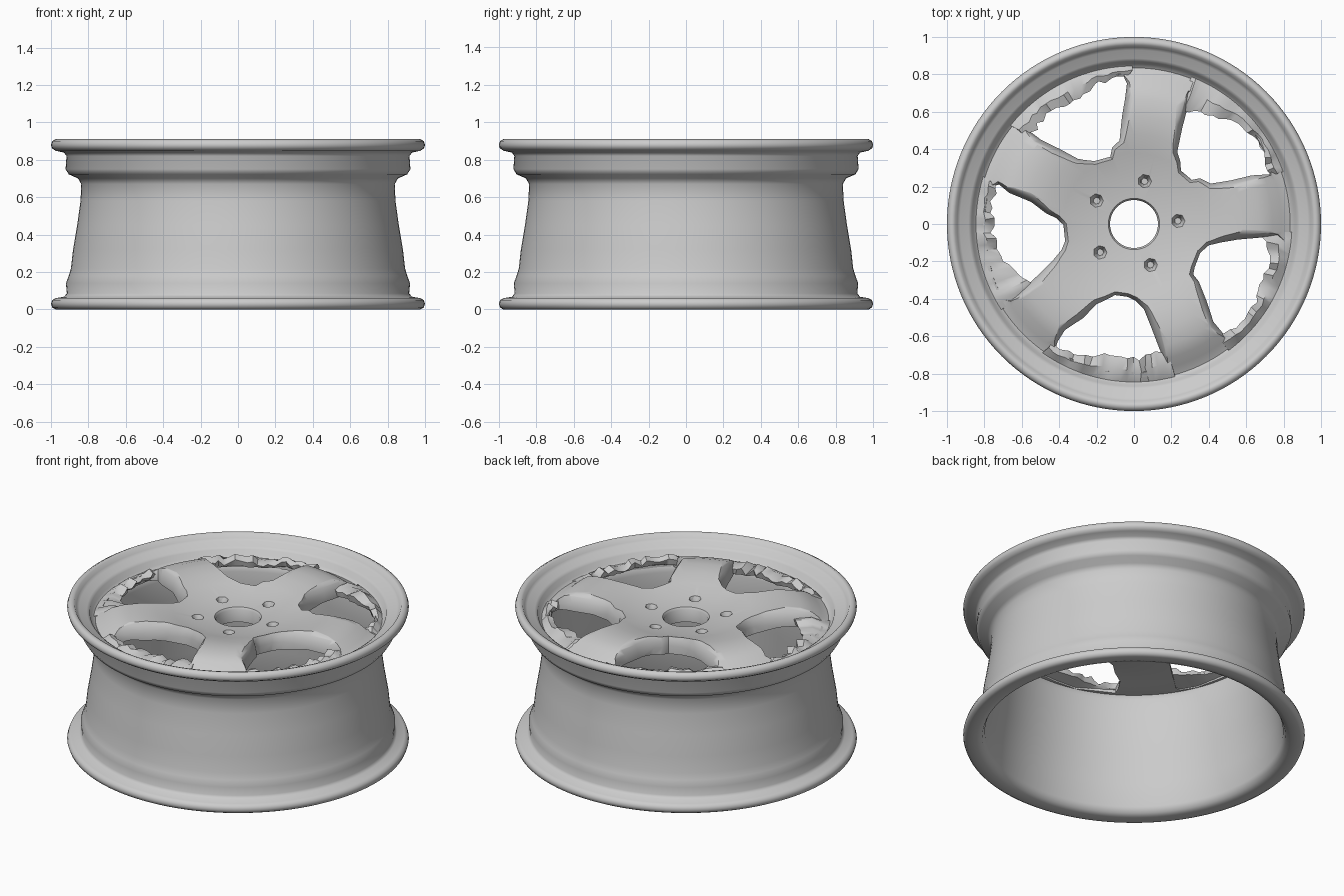
import bpy, bmesh, math, random
from math import cos, sin, radians, tau
from mathutils import Vector

random.seed(4)
cube = bpy.data.objects.get("Cube")
if cube:
    bpy.data.objects.remove(cube)

metal = bpy.data.materials.new("grey metal")
metal.use_nodes = True
GREY = (0.6, 0.6, 0.6, 1)
metal.diffuse_color = GREY
metal.node_tree.nodes["Principled BSDF"].inputs["Base Color"].default_value = GREY


def polar(r, angle, z):
    return Vector((r * cos(angle), r * sin(angle), z))


def make_object(name, bm):
    bmesh.ops.recalc_face_normals(bm, faces=bm.faces)
    mesh = bpy.data.meshes.new(name)
    bm.to_mesh(mesh)
    bm.free()
    mesh.materials.append(metal)
    obj = bpy.data.objects.new(name, mesh)
    bpy.context.collection.objects.link(obj)
    return obj


def smooth(obj, angle):
    bpy.ops.object.select_all(action='DESELECT')
    obj.select_set(True)
    bpy.context.view_layer.objects.active = obj
    bpy.ops.object.shade_smooth_by_angle(angle=radians(angle))


def bridge(bm, a, b):
    n = len(a)
    for i in range(n):
        bm.faces.new((a[i], a[(i + 1) % n], b[(i + 1) % n], b[i]))


def lathe(name, profile, steps):
    """Closed (radius, height) profile turned around z."""
    bm = bmesh.new()
    rings = [[bm.verts.new(polar(r, tau * i / steps, z)) for r, z in profile]
             for i in range(steps)]
    for i in range(steps):
        bridge(bm, rings[i], rings[(i + 1) % steps])
    return make_object(name, bm)


def loft(bm, loops):
    """Capped solid through equal loops of points."""
    rings = [[bm.verts.new(p) for p in loop] for loop in loops]
    for a, b in zip(rings, rings[1:]):
        bridge(bm, a, b)
    bm.faces.new(rings[0])
    bm.faces.new(rings[-1])


# Barrel with both flanges: outside going up, inside going down
rim = lathe("rim", [
    (0.92, 0.005), (0.975, 0), (0.993, 0.01), (1.0, 0.03), (0.993, 0.05), (0.975, 0.06),
    (0.93, 0.068), (0.915, 0.085), (0.92, 0.14), (0.905, 0.18), (0.893, 0.22),
    (0.882, 0.32), (0.86, 0.45), (0.842, 0.58), (0.838, 0.67), (0.855, 0.7),
    (0.905, 0.722), (0.922, 0.75), (0.917, 0.82), (0.93, 0.838), (0.975, 0.848),
    (0.995, 0.862), (1.0, 0.88), (0.993, 0.9), (0.975, 0.91), (0.957, 0.905),
    (0.945, 0.882), (0.93, 0.87), (0.885, 0.857), (0.868, 0.845), (0.858, 0.812),
    (0.84, 0.8), (0.815, 0.78), (0.805, 0.73), (0.805, 0.6), (0.825, 0.4),
    (0.855, 0.2), (0.873, 0.05), (0.888, 0.015)], 128)
smooth(rim, 50)

# Dished wheel face before the openings are cut
face = lathe("spoked_face", [
    (0.128, 0.8), (0.137, 0.813), (0.27, 0.825), (0.38, 0.855), (0.48, 0.877),
    (0.58, 0.888), (0.67, 0.88), (0.74, 0.858), (0.79, 0.82), (0.835, 0.8),
    (0.835, 0.775), (0.805, 0.765), (0.7, 0.78), (0.55, 0.78), (0.4, 0.75),
    (0.15, 0.71), (0.128, 0.72)], 128)

# Window opening: parallel spoke edges, blunt inner end, curved outer end
SPOKE_HALF = 0.165
HALF_TURN = radians(36)


def spoke_edge(d, half=SPOKE_HALF):
    return Vector((d * cos(HALF_TURN) + half * sin(HALF_TURN),
                   d * sin(HALF_TURN) - half * cos(HALF_TURN)))


side = [Vector((0.385, 0.04)), spoke_edge(0.38, 0.18), spoke_edge(0.43), spoke_edge(0.54),
        spoke_edge(0.66), spoke_edge(0.74), spoke_edge(0.77, 0.2)]
arc = [polar(0.8, radians(a), 0).to_2d() for a in (14, 5)]
half_outline = side + arc
outline = half_outline + [Vector((p.x, -p.y)) for p in reversed(half_outline)]
middle = Vector((0.6, 0))

cutters = bmesh.new()
for k in range(5):
    turn = radians(44 + 72 * k)
    rough = [p + Vector((random.uniform(-1, 1), random.uniform(-1, 1))) * 0.012
             for p in outline]
    loops = []
    for z, grow in ((0.5, 1), (0.8, 1), (0.835, 1.04), (0.865, 1.11), (0.92, 1.35)):
        loop = []
        for p in rough:
            q = middle + (p - middle) * grow
            if q.length > 0.81:
                q *= 0.81 / q.length
            loop.append(polar(q.length, math.atan2(q.y, q.x) + turn, z))
        loops.append(loop)
    loft(cutters, loops)
    # Rough bolt hole beside each spoke axis
    bolt = polar(0.235, radians(4 + 72 * k), 0)
    loft(cutters, [[bolt + polar(r, tau * i / 7, z) for i in range(7)]
                   for z, r in ((0.76, 0.018), (0.8, 0.026), (0.86, 0.055))])
cutter = make_object("opening_cutter", cutters)
cutter.hide_render = True

boolean = face.modifiers.new("openings", 'BOOLEAN')
boolean.operation = 'DIFFERENCE'
boolean.solver = 'EXACT'
boolean.object = cutter
bpy.context.view_layer.objects.active = face
bpy.ops.object.modifier_apply(modifier=boolean.name)
bpy.data.objects.remove(cutter)
smooth(face, 50)

# Jagged ledges along the outer end of each window, inner radius per step
ledges = [
    (0.77, 0.80, 0.76, 0.71, 0.64),
    (0.79, 0.78, 0.73, 0.74, 0.73),
    (0.77, 0.76, 0.75, 0.69, 0.62),
    (0.77, 0.77, 0.70, 0.72, 0.69),
    (0.75, 0.79, 0.75, 0.75, 0.68)]
bm = bmesh.new()
STEPS = 20
for k, radii in enumerate(ledges):
    rings = []
    for i in range(STEPS + 1):
        t = i / STEPS * (len(radii) - 1)
        j = min(int(t), len(radii) - 2)
        edge = radii[j] + (radii[j + 1] - radii[j]) * (t - j) + random.uniform(-0.015, 0.015)
        a = radians(44 + 72 * k - 25 + 50 * i / STEPS)
        crest = 0.832 + random.uniform(-0.018, 0.02)
        section = [(0.845, 0.803), ((edge + 0.845) / 2, crest),
                   (edge, crest - 0.015), (edge + 0.01, 0.79), (0.825, 0.77)]
        rings.append([bm.verts.new(polar(r, a + random.uniform(-0.01, 0.01), z))
                      for r, z in section])
    for a, b in zip(rings, rings[1:]):
        bridge(bm, a, b)
    bm.faces.new(rings[0])
    bm.faces.new(rings[-1])
smooth(make_object("broken_ledges", bm), 40)
